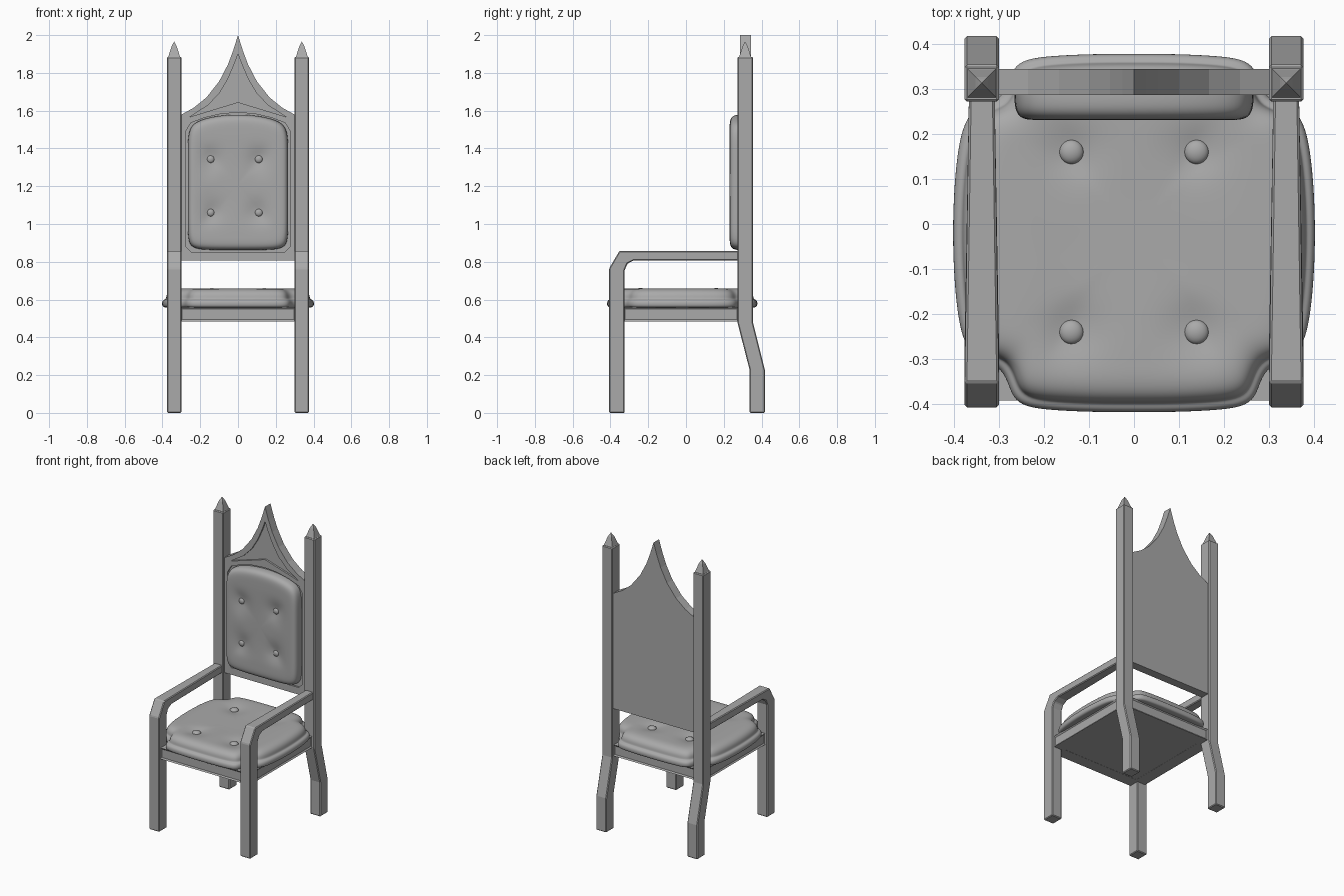
import bpy, bmesh, math
from mathutils import Vector, Matrix

if "Cube" in bpy.data.objects:
    bpy.data.objects.remove(bpy.data.objects["Cube"], do_unlink=True)

GREY = (0.4, 0.4, 0.4, 1)
mat = bpy.data.materials.new("plain grey")
mat.use_nodes = True
mat.diffuse_color = GREY
mat.node_tree.nodes["Principled BSDF"].inputs["Base Color"].default_value = GREY


def finish(name, bm, bevel=0, smooth=False):
    bmesh.ops.recalc_face_normals(bm, faces=bm.faces)
    mesh = bpy.data.meshes.new(name)
    bm.to_mesh(mesh)
    bm.free()
    mesh.materials.append(mat)
    if smooth:
        mesh.shade_smooth()
    obj = bpy.data.objects.new(name, mesh)
    bpy.context.collection.objects.link(obj)
    if bevel:
        mod = obj.modifiers.new("bevel", "BEVEL")
        mod.width, mod.segments, mod.limit_method = bevel, 1, "ANGLE"
    return obj


def loft(bm, rings):
    """Bridge equal-length rings of points and cap both ends."""
    rows = [[bm.verts.new(p) for p in ring] for ring in rings]
    n = len(rows[0])
    for a, b in zip(rows, rows[1:]):
        for i in range(n):
            j = (i + 1) % n
            bm.faces.new((a[i], a[j], b[j], b[i]))
    bm.faces.new(rows[0])
    bm.faces.new(rows[-1])


def prism(name, pts, axis, lo, hi, bevel=0):
    """Extrude a profile along x (points are y, z) or y (points are x, z)."""
    place = (lambda p, d: (d, *p)) if axis == "x" else (lambda p, d: (p[0], d, p[1]))
    bm = bmesh.new()
    loft(bm, [[place(p, d) for p in pts] for d in (lo, hi)])
    return finish(name, bm, bevel)


def both_sides(half):
    """Mirror a half outline that runs from centre to centre in x."""
    return half + [(-x, v) for x, v in reversed(half) if x > 0]


def cushion(name, outline, centre, levels, dimples, place):
    cu, cv = centre
    bm = bmesh.new()
    rings = []
    for scale, height in levels:
        ring = []
        for u, v in outline:
            u, v = cu + (u - cu) * scale, cv + (v - cv) * scale
            sink = sum(math.exp(-((u - a) ** 2 + (v - b) ** 2) / 0.003) for a, b in dimples)
            ring.append(place(u, v, height - (0.018 * sink if scale < 0.9 else 0)))
        rings.append(ring)
    loft(bm, rings)
    obj = finish(name, bm, smooth=True)
    sub = obj.modifiers.new("soften", "SUBSURF")
    sub.levels = sub.render_levels = 2


def button(name, location, radius, normal_axis):
    bm = bmesh.new()
    bmesh.ops.create_uvsphere(bm, u_segments=20, v_segments=12, radius=radius)
    squash = [1, 1, 1]
    squash[normal_axis] = 0.6
    bmesh.ops.scale(bm, vec=squash, verts=bm.verts)
    bmesh.ops.translate(bm, vec=location, verts=bm.verts)
    finish(name, bm, smooth=True)


# Rear posts with kicked legs, finials, and front legs with arms
POST = [(.336, 0), (.336, .23), (.272, .48), (.272, 1.885),
        (.354, 1.885), (.354, .48), (.417, .23), (.417, 0)]
ARM = [(-.407, 0), (-.407, .765), (-.352, .858), (.29, .858), (.29, .806),
       (-.275, .808), (-.31, .79), (-.325, .755), (-.325, 0)]
FINIAL = [(.034, 1.88), (.029, 1.892), (.014, 1.94), (.009, 1.95), (.0005, 1.965)]
for side, s in (("left", 1), ("right", -1)):
    prism(side + "_rear_post", POST, "x", s * .3, s * .376, .005)
    arm = prism(side + "_front_leg_and_arm", ARM, "x", s * .3, s * .376, .005)
    for v in arm.data.vertices:
        if v.co.y > 0:
            v.co.x = s * .338 + (v.co.x - s * .338) * .75
    bm = bmesh.new()
    loft(bm, [[(s * .338 + a * r, .313 + b * r, z)
               for a, b in ((-1, -1), (1, -1), (1, 1), (-1, 1))] for r, z in FINIAL])
    finish(side + "_finial", bm)

# Back panel with ogee top and two recesses
OGEE = [(.302, .806), (.302, 1.578), (.235, 1.615), (.167, 1.67), (.1, 1.755),
        (.053, 1.845), (.025, 1.92), (0, 2)]
GABLE = [(0, 1.645), (.255, 1.567), (.16, 1.628), (.1, 1.69), (.055, 1.765),
         (.022, 1.84), (0, 1.9)]
NICHE = [(.25, .853), (.275, .88), (.277, 1.49), (.25, 1.535), (.18, 1.562), (.09, 1.583), (0, 1.59)]
panel = prism("back_panel", both_sides(OGEE), "y", .286, .344)
for name, half in (("gable_cutter", GABLE), ("niche_cutter", NICHE)):
    cutter = prism(name, both_sides(half), "y", .2, .298)
    cutter.hide_render = True
    cutter.hide_viewport = True
    cutter.display_type = "WIRE"
    cut = panel.modifiers.new(name, "BOOLEAN")
    cut.operation, cut.solver, cut.object = "DIFFERENCE", "EXACT", cutter


# Seat frame: a core block and four rails with sunk panels
def box(bm, size, location):
    bmesh.ops.create_cube(bm, size=1)
    bmesh.ops.scale(bm, vec=size, verts=bm.verts)
    bmesh.ops.translate(bm, vec=location, verts=bm.verts)


bm = bmesh.new()
box(bm, (.64, .64, .074), (0, -.027, .523))
finish("seat_core", bm)
for name, turn, reach in (("front", 0, .365), ("left", 90, .36),
                          ("rear", 180, .365), ("right", 270, .36)):
    bm = bmesh.new()
    box(bm, (.61, .08, .075), (0, .04 - reach, .5225))
    bm.normal_update()
    face = [f for f in bm.faces if f.normal.y < -.9]
    bmesh.ops.inset_region(bm, faces=face, thickness=.013, depth=-.007)
    bmesh.ops.transform(bm, verts=bm.verts, matrix=Matrix.Translation((0, -.027, 0))
                        @ Matrix.Rotation(math.radians(turn), 4, "Z"))
    finish(name + "_seat_rail", bm)

# Seat cushion, notched around the posts
front = [(0, -.416), (.09, -.416), (.18, -.412), (.24, -.405), (.268, -.385), (.28, -.345),
         (.298, -.315), (.34, -.302), (.37, -.277), (.388, -.22), (.398, -.12)]
right_half = front + [(.401, -.02)] + [(x, -.04 - y) for x, y in reversed(front)]
SEAT_BUTTONS = [(x, y) for x in (-.139, .139) for y in (-.24, .16)]
SEAT_LEVELS = [(.3, .556), (.95, .556), (.99, .56), (1.005, .57), (1.005, .588), (.985, .6),
               (.955, .602), (.95, .615), (.94, .632), (.9, .65), (.82, .659), (.72, .659),
               (.62, .659), (.52, .658), (.42, .657), (.32, .656), (.2, .655), (.08, .655)]
cushion("seat_cushion", both_sides(right_half), (0, -.02), SEAT_LEVELS,
        SEAT_BUTTONS, lambda u, v, h: (u, v, h))
for i, (x, y) in enumerate(SEAT_BUTTONS):
    button("seat_button_%d" % (i + 1), (x, y, .645), .027, 2)

# Back cushion with arched top
BACK = [(0, .862), (.08, .862), (.16, .863), (.225, .868), (.258, .89), (.266, .95), (.266, 1.05),
        (.266, 1.16), (.266, 1.27), (.266, 1.38), (.265, 1.46), (.252, 1.515), (.215, 1.545),
        (.15, 1.565), (.08, 1.576), (0, 1.58)]
BACK_BUTTONS = [(x, z) for x in (-.145, .11) for z in (1.06, 1.343)]
BACK_LEVELS = [(.3, -.01), (.97, -.01), (1, 0), (1, .025), (.99, .05), (.95, .066), (.88, .071),
               (.78, .071), (.68, .071), (.58, .07), (.48, .069), (.38, .068), (.26, .067), (.1, .067)]
cushion("back_cushion", both_sides(BACK), (0, 1.21), BACK_LEVELS,
        BACK_BUTTONS, lambda u, v, h: (u, .302 - h, v))
for i, (x, z) in enumerate(BACK_BUTTONS):
    button("back_button_%d" % (i + 1), (x, .248, z), .02, 1)
